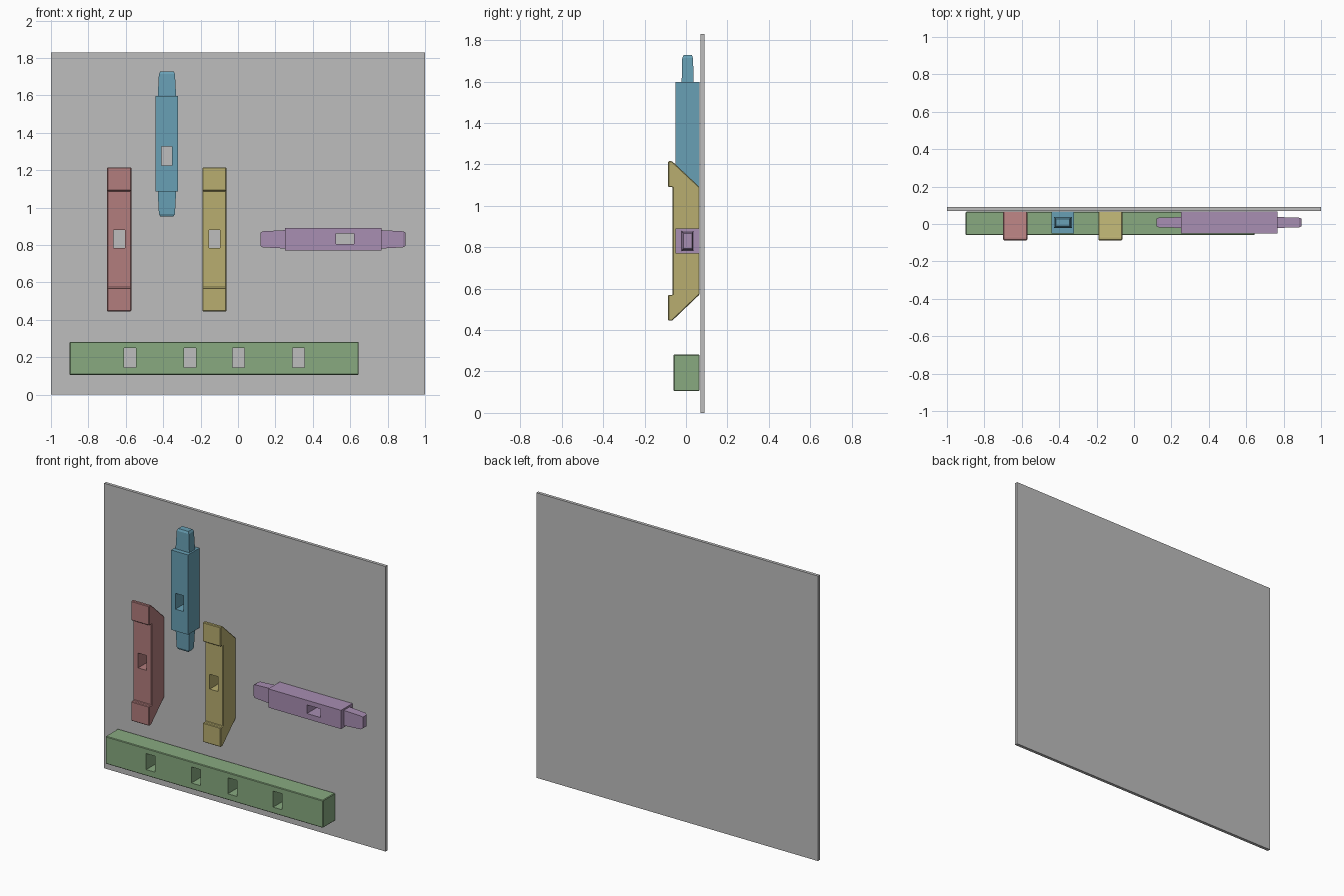
import bpy, bmesh
from mathutils import Vector

if "Cube" in bpy.data.objects:
    bpy.data.objects.remove(bpy.data.objects["Cube"])


def material(name, rgb):
    lin = [((c / 255 + 0.055) / 1.055) ** 2.4 for c in rgb]
    m = bpy.data.materials.new(name)
    m.diffuse_color = (*lin, 1)
    m.use_nodes = True
    m.node_tree.nodes["Principled BSDF"].inputs["Base Color"].default_value = m.diffuse_color
    return m


GREY = material("panel grey", (190, 190, 190))
GREEN = material("sage green", (136, 170, 128))
BLUE = material("steel blue", (104, 160, 181))
RED = material("dusty red", (178, 125, 125))
YELLOW = material("straw yellow", (184, 174, 112))
PURPLE = material("mauve", (168, 142, 178))


def finish(name, bm, mat, bevel=0.0):
    bmesh.ops.recalc_face_normals(bm, faces=bm.faces)
    mesh = bpy.data.meshes.new(name)
    bm.to_mesh(mesh)
    bm.free()
    ob = bpy.data.objects.new(name, mesh)
    bpy.context.collection.objects.link(ob)
    if mat:
        mesh.materials.append(mat)
    if bevel:
        mod = ob.modifiers.new("edge", 'BEVEL')
        mod.width, mod.segments, mod.limit_method = bevel, 1, 'ANGLE'
    return ob


def add_box(bm, lo, hi):
    lo, hi = Vector(lo), Vector(hi)
    verts = bmesh.ops.create_cube(bm, size=1)["verts"]
    for v in verts:
        v.co = (lo + hi) / 2 + v.co * (hi - lo)
    return verts


def box(name, lo, hi, mat, bevel=0.0):
    bm = bmesh.new()
    add_box(bm, lo, hi)
    return finish(name, bm, mat, bevel)


def mortise(ob, holes):
    """Cut front-to-back slots given as (x0, x1, z0, z1)."""
    bm = bmesh.new()
    for x0, x1, z0, z1 in holes:
        add_box(bm, (x0, -0.3, z0), (x1, 0.3, z1))
    cutter = finish(ob.name + "_cutter", bm, None)
    cutter.hide_render = True
    mod = ob.modifiers.new("mortise", 'BOOLEAN')
    mod.object, mod.operation, mod.solver = cutter, 'DIFFERENCE', 'EXACT'
    bpy.context.view_layer.objects.active = ob
    for m in list(ob.modifiers):
        bpy.ops.object.modifier_apply(modifier=m.name)
    bpy.data.objects.remove(cutter)


def tenoned_beam(name, axis, lo, hi, reach, mat, hole):
    """Square beam with a tapering tenon on both ends along one axis."""
    bm = bmesh.new()
    add_box(bm, lo, hi)
    mid = (Vector(lo) + Vector(hi)) / 2
    for end in (-1, 1):
        axis_dir = Vector((0, 0, 0))
        axis_dir[axis] = 1.0
        face = max(bm.faces, key=lambda f: f.calc_center_median()[axis] * end)
        # Shoulder: shrink the end face, then pull it out to the tenon tip
        bmesh.ops.inset_individual(bm, faces=[face], thickness=0.01)
        for along, wide, deep in ((0, 0.049, 0.029), (0.9, 0.043, 0.026),
                                  (1.0, 0.036, 0.02)):
            if along:
                new = bmesh.ops.extrude_discrete_faces(bm, faces=[face])
                face = new["faces"][0]
            base = (hi if end > 0 else lo)[axis]
            tip = reach[1] if end > 0 else reach[0]
            for v in face.verts:
                for k in range(3):
                    if k == axis:
                        v.co[k] = base + (tip - base) * along
                    else:
                        half = deep if k == 1 else wide
                        v.co[k] = mid[k] + (half if v.co[k] > mid[k] else -half)
    ob = finish(name, bm, mat)
    mortise(ob, [hole])
    return ob


def brace(name, x0, x1, mat):
    """Upright with mitred ends and raised front lips."""
    profile = [(-0.087, 1.215), (-0.067, 1.215), (0.066, 1.09), (0.066, 0.572),
               (-0.067, 0.445), (-0.087, 0.445), (-0.087, 0.57), (-0.064, 0.57),
               (-0.064, 1.09), (-0.087, 1.09)]
    bm = bmesh.new()
    face = bm.faces.new([bm.verts.new((x0, y, z)) for y, z in profile])
    new = bmesh.ops.extrude_face_region(bm, geom=[face])["geom"]
    bmesh.ops.translate(bm, vec=(x1 - x0, 0, 0),
                        verts=[g for g in new if isinstance(g, bmesh.types.BMVert)])
    ob = finish(name, bm, mat, 0.004)
    xm = (x0 + x1) / 2
    mortise(ob, [(xm - 0.03, xm + 0.03, 0.785, 0.88)])


# Backing panel
box("back_panel", (-1, 0.07, 0), (1, 0.09, 1.83), GREY)

# Long base rail with four mortises
rail = box("base_rail", (-0.9, -0.06, 0.105), (0.645, 0.066, 0.282), GREEN, 0.004)
mortise(rail, [(x - 0.032, x + 0.032, 0.145, 0.248)
               for x in (-0.578, -0.257, 0.002, 0.324)])

# Pair of braces
brace("left_brace", -0.70, -0.57, RED)
brace("right_brace", -0.19, -0.062, YELLOW)

# Tenoned post and crossbar
tenoned_beam("post", 2, (-0.44, -0.05, 1.085), (-0.32, 0.066, 1.597),
             (0.953, 1.727), BLUE, (-0.41, -0.352, 1.225, 1.327))
tenoned_beam("crossbar", 0, (0.25, -0.05, 0.77), (0.767, 0.066, 0.89),
             (0.12, 0.895), PURPLE, (0.525, 0.62, 0.805, 0.86))
